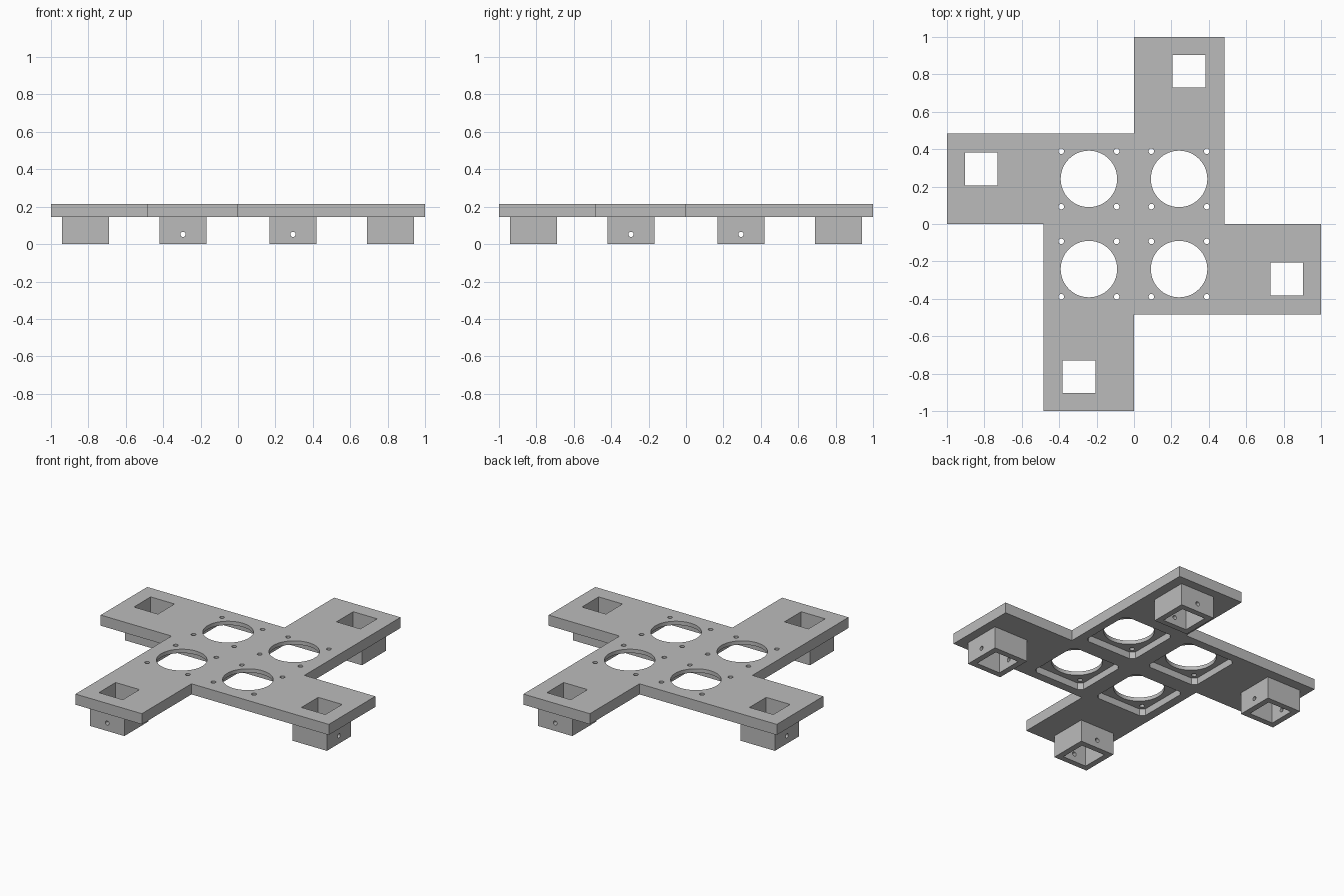
import bpy, bmesh, math
from mathutils import Matrix, Vector

cube = bpy.data.objects.get("Cube")
if cube:
    bpy.data.objects.remove(cube, do_unlink=True)

grey = bpy.data.materials.new("mid grey")
grey.use_nodes = True
colour = (0.5, 0.5, 0.5, 1)
grey.diffuse_color = colour
grey.node_tree.nodes["Principled BSDF"].inputs["Base Color"].default_value = colour

ARM = 0.484                    # arm width
BOTTOM, TOP = 0.145, 0.215     # plate heights
LEG_X, LEG_Y = -0.294, -0.816  # socket centre on the front arm
FAN = 0.241                    # fan centre offset
BOLT = 0.148                   # bolt offset from fan centre


def new_object(name, bm):
    bmesh.ops.recalc_face_normals(bm, faces=bm.faces)
    mesh = bpy.data.meshes.new(name)
    bm.to_mesh(mesh)
    bm.free()
    mesh.materials.append(grey)
    obj = bpy.data.objects.new(name, mesh)
    bpy.context.collection.objects.link(obj)
    return obj


def prism(name, outline, z0, z1):
    bm = bmesh.new()
    face = bm.faces.new([bm.verts.new((p[0], p[1], z0)) for p in outline])
    out = bmesh.ops.extrude_face_region(bm, geom=[face])["geom"]
    verts = [v for v in out if isinstance(v, bmesh.types.BMVert)]
    bmesh.ops.translate(bm, verts=verts, vec=(0, 0, z1 - z0))
    return new_object(name, bm)


def rectangle(x, y, half):
    return [(x - half, y - half), (x + half, y - half), (x + half, y + half), (x - half, y + half)]


def circle(x, y, r, n):
    steps = [math.tau * i / n for i in range(n)]
    return [(x + r * math.cos(a), y + r * math.sin(a)) for a in steps]


def chamfered(x, y, h, c):
    k = h - c
    corner = [(h, -k), (h, k), (k, h), (-k, h), (-h, k), (-h, -k), (-k, -h), (k, -h)]
    return [(x + u, y + v) for u, v in corner]


def combine(target, tool, operation):
    tool.hide_render = True
    mod = target.modifiers.new(operation.lower(), 'BOOLEAN')
    mod.operation, mod.solver, mod.object = operation, 'EXACT', tool
    bpy.context.view_layer.objects.active = target
    bpy.ops.object.modifier_apply(modifier=mod.name)
    bpy.data.objects.remove(tool, do_unlink=True)


# Pinwheel plate: three corners repeated by quarter turns
turns = [Matrix.Rotation(math.pi / 2 * i, 4, 'Z') for i in range(4)]
outline = [t @ Vector(p) for t in turns for p in ((ARM, 0, 0), (ARM, 1, 0), (0, 1, 0))]
outline = [tuple(round(c, 5) for c in p) for p in outline]
frame = prism("fan_frame", outline, BOTTOM, TOP)

# Leg sockets under the arm tips, reaching slightly into the plate
for t in turns:
    leg = prism("leg_socket", rectangle(LEG_X, LEG_Y, 0.125), 0, BOTTOM + 0.03)
    leg.data.transform(t)
    combine(frame, leg, 'UNION')

for t in turns:
    # Square socket opening and the cross pin hole
    opening = prism("socket_opening", rectangle(LEG_X, LEG_Y, 0.087), -0.1, 0.4)
    pin = prism("pin_hole", circle(0, 0, 0.014, 16), -0.2, 0.2)
    pin.data.transform(Matrix.Translation((LEG_X, LEG_Y, 0.052)) @ Matrix.Rotation(math.pi / 2, 4, 'X'))
    # Fan pocket below, air hole and four bolt holes
    cutters = [opening, pin,
               prism("fan_pocket", chamfered(FAN, FAN, 0.186, 0.025), 0.05, BOTTOM + 0.045),
               prism("air_hole", circle(FAN, FAN, 0.151, 64), 0, 0.4)]
    for sx in (-1, 1):
        for sy in (-1, 1):
            cutters.append(prism("bolt_hole", circle(FAN + sx * BOLT, FAN + sy * BOLT, 0.015, 16), 0, 0.4))
    for cutter in cutters:
        cutter.data.transform(t)
        combine(frame, cutter, 'DIFFERENCE')

# Smooth round hole walls, crisp corners
bpy.ops.object.select_all(action='DESELECT')
frame.select_set(True)
bpy.context.view_layer.objects.active = frame
bpy.ops.object.shade_smooth_by_angle(angle=math.radians(30))
